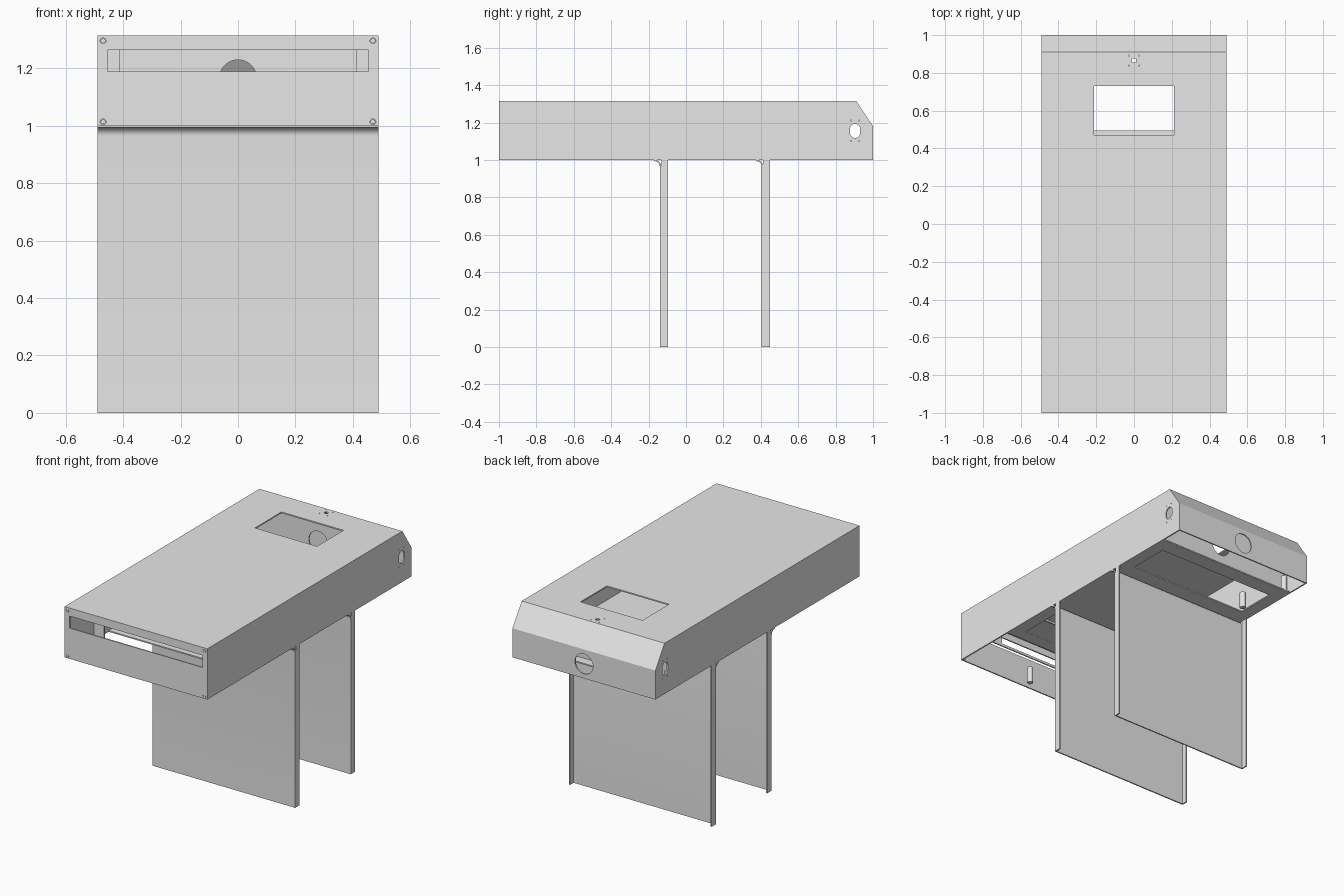
import bpy, bmesh, math
from mathutils import Matrix

if "Cube" in bpy.data.objects:
    bpy.data.objects.remove(bpy.data.objects["Cube"])

grey = bpy.data.materials.new("sheet_metal_grey")
grey.diffuse_color = (0.8, 0.8, 0.8, 1)
grey.use_nodes = True
grey.node_tree.nodes["Principled BSDF"].inputs["Base Color"].default_value = grey.diffuse_color
T = 0.008  # sheet thickness

# Maps local (u, v, normal) onto world axes
PLANES = {
    "xy": Matrix(((1, 0, 0), (0, 1, 0), (0, 0, 1))),
    "xz": Matrix(((1, 0, 0), (0, 0, -1), (0, 1, 0))),
    "yz": Matrix(((0, 0, 1), (1, 0, 0), (0, 1, 0))),
}


def rect(u0, u1, v0, v1):
    return [(u0, v0), (u1, v0), (u1, v1), (u0, v1)]


def oval(u, v, r, stretch=0.0, n=32):
    """Circle, or upright slot when stretched."""
    pts = []
    for i in range(n):
        a = 2 * math.pi * (i + 0.5) / n
        pts.append((u + r * math.cos(a), v + r * math.sin(a) + math.copysign(stretch, math.sin(a))))
    return pts


def dots(u, v, du, dv, r):
    return [oval(u + i * du, v + j * dv, r, n=10) for i in (-1, 1) for j in (-1, 1)]


def panel(name, plane, loops, pos, thick=T):
    """Flat sheet: first loop is the outline, the others are holes."""
    cu = bpy.data.curves.new(name, "CURVE")
    cu.dimensions = "2D"
    cu.fill_mode = "BOTH"
    cu.extrude = thick / 2
    for pts in loops:
        sp = cu.splines.new("POLY")
        sp.points.add(len(pts) - 1)
        for p, (u, v) in zip(sp.points, pts):
            p.co = (u, v, 0, 1)
        sp.use_cyclic_u = True
    tmp = bpy.data.objects.new(name + "_curve", cu)
    bpy.context.collection.objects.link(tmp)
    dg = bpy.context.evaluated_depsgraph_get()
    me = bpy.data.meshes.new_from_object(tmp.evaluated_get(dg))
    bpy.data.objects.remove(tmp)
    bpy.data.curves.remove(cu)

    m = PLANES[plane]
    me.transform(Matrix.Translation(m.col[2] * pos) @ m.to_4x4())
    bm = bmesh.new()
    bm.from_mesh(me)
    bmesh.ops.remove_doubles(bm, verts=bm.verts, dist=1e-5)
    bmesh.ops.recalc_face_normals(bm, faces=bm.faces)
    for f in bm.faces:
        f.smooth = True
        f.material_index = 0
    bm.to_mesh(me)
    bm.free()
    me.set_sharp_from_angle(angle=math.radians(30))
    me.materials.clear()
    me.materials.append(grey)
    ob = bpy.data.objects.new(name, me)
    bpy.context.collection.objects.link(ob)
    return ob


W, TOP, BOT = 0.49, 1.315, 1.0
IN = W - T

# Housing: top with display window and small square hole
panel("top_panel", "xy",
      [rect(-IN, IN, -1 + T, 0.91), rect(-0.213, 0.213, 0.47, 0.73),
       rect(-0.011, 0.011, 0.855, 0.876)] + dots(0, 0.865, 0.027, 0.027, 0.003),
      TOP - T / 2)

# Front with long slot, corner screws
screws = [(x, z) for x in (-0.47, 0.47) for z in (1.014, 1.296)]
panel("front_panel", "xz",
      [rect(-IN, IN, BOT, TOP), rect(-0.455, 0.455, 1.19, 1.265)]
      + [oval(x, z, 0.01, n=20) for x, z in screws], 1 - T / 2)
for i, (x, z) in enumerate(screws):
    panel(f"front_screw_{i + 1}", "xz", [oval(x, z, 0.0085, n=20)], 1 - T / 2, T)

# Back with round hole, and the sloped edge above it
panel("back_panel", "xz", [rect(-IN, IN, BOT, 1.18), oval(0, 1.09, 0.062)], -1 + T / 2)
panel("sloped_back_panel", "yz",
      [[(0.91, TOP), (1.0, 1.18), (1 - T, 1.18), (0.906, TOP - T)]], 0, 2 * IN)

# Sides with upright slot and four small holes
for name, s in (("left", -1), ("right", 1)):
    panel(name + "_side_panel", "yz",
          [[(-1, BOT), (1, BOT), (1, 1.18), (0.91, TOP), (-1, TOP)],
           oval(0.904, 1.156, 0.027, 0.011)] + dots(0.904, 1.156, 0.022, 0.055, 0.003),
          s * (W - T / 2))

# Inner partition behind the window, and the frame behind the slot
panel("back_partition", "xz", [rect(-IN, IN, BOT, TOP - T), oval(0, 1.165, 0.065)], -0.79)
panel("slot_frame", "xz",
      [rect(-IN, IN, BOT, TOP - T), rect(-0.412, 0.412, 1.015, 1.295)], 0.72)

# Floor with two access openings
panel("floor_panel", "xy",
      [rect(-IN, IN, -0.58, 0.85), rect(-0.41, 0.41, 0.495, 0.75),
       rect(-0.41, 0.41, -0.5, -0.22)], BOT + T / 2)

# Legs: bent sheet with folded side flanges
for name, y in (("front", -0.14), ("back", 0.405)):
    def arc(r):
        return [(y - 0.03 + r * math.cos(a), 0.964 + r * math.sin(a))
                for a in (math.pi / 2 * i / 8 for i in range(9))]
    profile = [(y, 0)] + arc(0.03) + arc(0.03 + T)[::-1] + [(y + T, 0)]
    panel(name + "_leg", "yz", [profile], 0, 2 * W)
    for side, s in (("left", -1), ("right", 1)):
        panel(f"{name}_leg_{side}_flange", "yz",
              [rect(y + T, y + 0.043, 0, BOT)], s * (W - T / 2))

# Mounting posts inside the housing
for i, (x, y) in enumerate([(0, -0.95), (-0.455, 0.83), (-0.39, 0.53)]):
    panel(f"mounting_post_{i + 1}", "xy", [oval(x, y, 0.018, n=20)], 1.055, 0.1)
